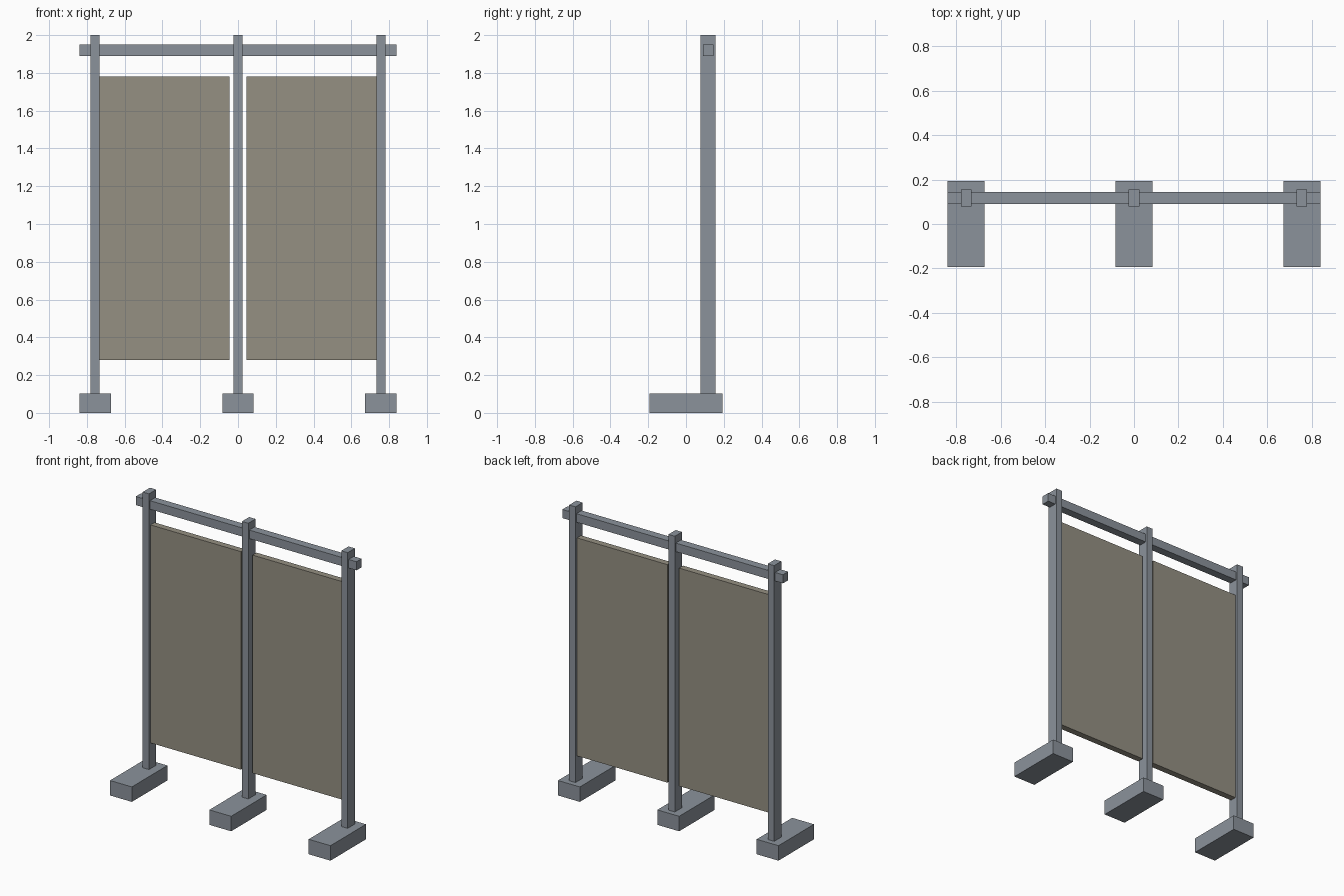
import bpy, bmesh
from mathutils import Matrix

if "Cube" in bpy.data.objects:
    bpy.data.objects.remove(bpy.data.objects["Cube"])


def material(name, color):
    m = bpy.data.materials.new(name)
    m.diffuse_color = (*color, 1)
    m.use_nodes = True
    m.node_tree.nodes["Principled BSDF"].inputs["Base Color"].default_value = m.diffuse_color
    return m


def box(name, x, y, z, mat):
    """Axis-aligned box from (min, max) ranges."""
    bm = bmesh.new()
    size = [r[1] - r[0] for r in (x, y, z)]
    mid = [(r[1] + r[0]) / 2 for r in (x, y, z)]
    bmesh.ops.create_cube(bm, size=1, matrix=Matrix.Diagonal((*size, 1)))
    mesh = bpy.data.meshes.new(name)
    bm.to_mesh(mesh)
    bm.free()
    mesh.materials.append(mat)
    obj = bpy.data.objects.new(name, mesh)
    obj.location = mid
    bpy.context.collection.objects.link(obj)
    return obj


grey = material("blue grey metal", (0.26, 0.29, 0.33))
taupe = material("taupe panel", (0.30, 0.28, 0.225))

Y = 0.117          # depth of the screen plane
FOOT_TOP = 0.103

# Posts with their feet
for side, x in (("left", -0.756), ("centre", 0.0), ("right", 0.756)):
    box(f"{side}_foot", (x - 0.083, x + 0.083), (-0.193, 0.193), (0, FOOT_TOP), grey)
    box(f"{side}_post", (x - 0.024, x + 0.024), (Y - 0.039, Y + 0.039),
        (FOOT_TOP, 2.0), grey)

# Top rail running through the posts
box("top_rail", (-0.84, 0.84), (Y - 0.028, Y + 0.028), (1.89, 1.949), grey)

# Screen panels, fixed to the outer posts
for side, s in (("left", -1), ("right", 1)):
    x = sorted((s * 0.044, s * 0.732))
    box(f"{side}_panel", x, (Y - 0.022, Y + 0.022), (0.28, 1.78), taupe)
